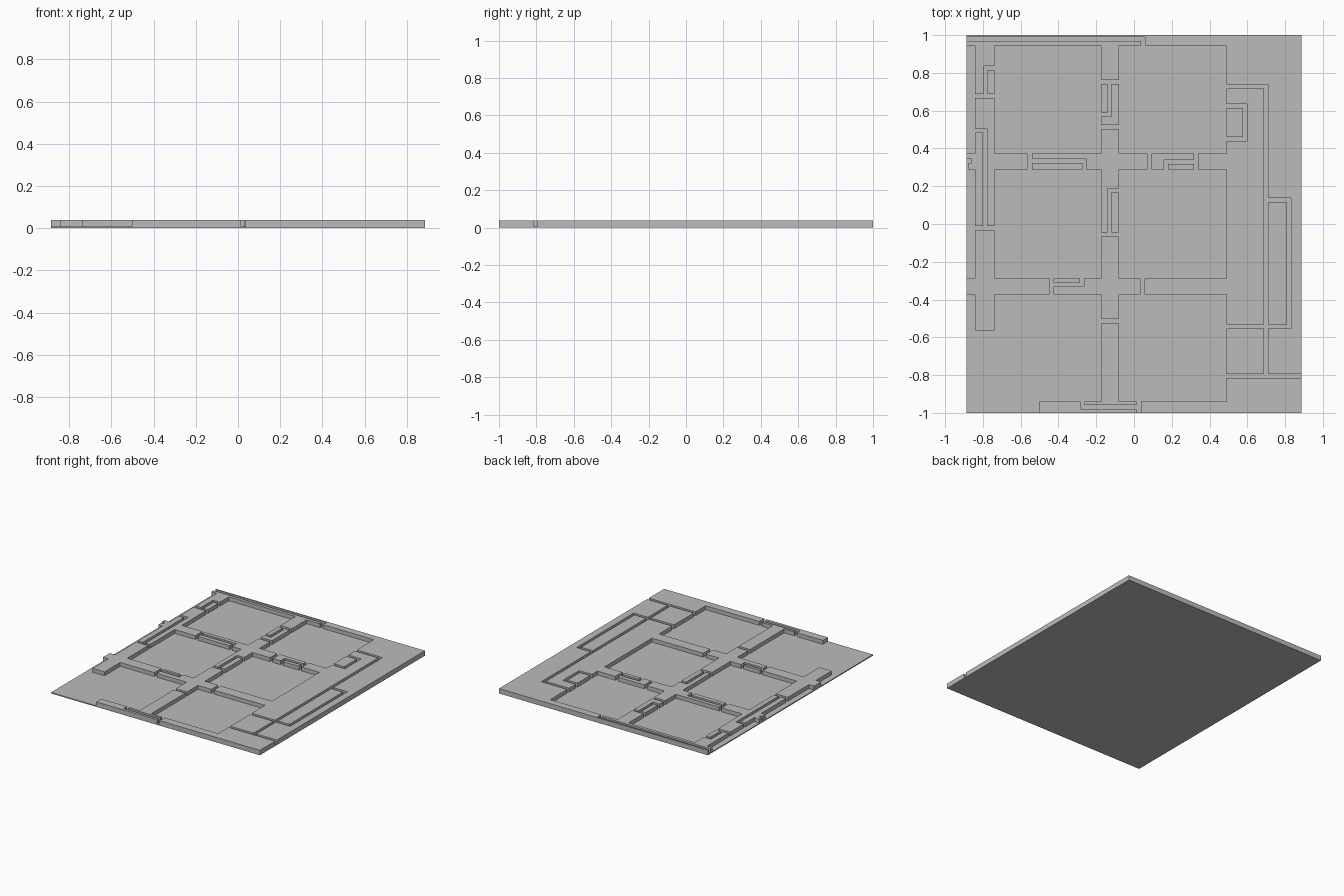
import bpy
import bmesh
from mathutils import Vector

cube = bpy.data.objects.get("Cube")
if cube:
    bpy.data.objects.remove(cube, do_unlink=True)

# Overall plate and the edges of the raised walls
W, D = 0.886, 1.0
FLOOR, TOP = 0.008, 0.038
HALF = 0.011                       # half width of a groove
L0, L1 = -0.841, -0.738            # left wall
C0, C1 = -0.175, -0.079            # centre wall
R = 0.49                           # right block starts here
N, S = 0.944, -0.939               # back and front walls
H0, H1 = 0.288, 0.373              # rear cross wall
K0, K1 = -0.373, -0.288            # front cross wall

cuts = []                          # sunken rectangles: x0, x1, y0, y1


def sink(x0, x1, y0, y1):
    cuts.append((max(x0, -W), min(x1, W), max(y0, -D), min(y1, D)))


def groove(*path):
    for (xa, ya), (xb, yb) in zip(path, path[1:]):
        sink(min(xa, xb) - HALF, max(xa, xb) + HALF,
             min(ya, yb) - HALF, max(ya, yb) + HALF)


# Six square recesses
for x0, x1 in ((L1, C0), (C1, R)):
    for y0, y1 in ((H1, N), (K1, H0), (S, K0)):
        sink(x0, x1, y0, y1)

# Low border on the left and at the front left corner
sink(-W, L0, H1, N)
sink(-W, L0, K1, H0)
sink(-W, L0, -D, K0)
sink(L0, L1, -D, -0.563)
sink(L1, -0.503, -D, S)

# Straight gaps across the walls
for y in (0.677, -0.021):
    groove((L0, y), (L1, y))
for y in (0.752, 0.513, -0.055, -0.515):
    groove((C0, y), (C1, y))
for x in (-0.552, 0.082, 0.328):
    groove((x, H0), (x, H1))
for x in (-0.437, 0.045):
    groove((x, K0), (x, K1))

# Bent grooves in the left wall and its stub
groove((L1, 0.825), (-0.786, 0.825), (-0.786, 0.677))
groove((L0, 0.495), (-0.788, 0.495), (-0.788, -0.021))
groove((-0.872, 0.333), (-0.888, 0.333), (-0.888, H0))

# Bent grooves in the centre wall
groove((C0, 0.58), (-0.129, 0.58), (-0.129, 0.752))
groove((C1, 0.178), (-0.129, 0.178), (-0.129, -0.055))

# Bent grooves in the cross walls
groove((-0.552, 0.333), (-0.262, 0.333), (-0.262, H0))
groove((0.328, 0.328), (0.17, 0.328), (0.17, H0))
groove((-0.437, -0.32), (-0.276, -0.32), (-0.276, K1))

# Grooves in the back and front walls
groove((-W, 0.979), (0.047, 0.979), (0.047, N))
groove((-0.272, S), (-0.272, -0.968), (0.025, -0.968))
groove((0.025, S), (0.025, -D))

# Grooves in the right block
groove((R, 0.728), (0.699, 0.728), (0.699, -0.804))
groove((R, 0.625), (0.588, 0.625), (0.588, 0.45), (R, 0.45))
groove((0.699, 0.127), (0.82, 0.127), (0.82, -0.543), (R, -0.543))
groove((R, -0.804), (W, -0.804))

# Thin slab, scored on its top along every edge of the sunken areas
bm = bmesh.new()
bmesh.ops.create_cube(bm, size=1)
for v in bm.verts:
    v.co = Vector((v.co.x * 2 * W, v.co.y * 2 * D, (v.co.z + 0.5) * FLOOR))


def top_faces():
    bm.normal_update()
    return [f for f in bm.faces if f.normal.z > 0.9]


for axis, ids, limit in (((1, 0, 0), (0, 1), W), ((0, 1, 0), (2, 3), D)):
    normal = Vector(axis)
    for value in sorted({round(c[i], 3) for c in cuts for i in ids}):
        if abs(value) < limit - 0.0005:
            faces = top_faces()
            edges = {e for f in faces for e in f.edges}
            verts = {v for f in faces for v in f.verts}
            bmesh.ops.bisect_plane(bm, geom=faces + list(edges) + list(verts),
                                   dist=1e-5, plane_co=normal * value,
                                   plane_no=normal)


def is_raised(face):
    c = face.calc_center_median()
    return not any(x0 < c.x < x1 and y0 < c.y < y1 for x0, x1, y0, y1 in cuts)


# Raise everything that is not sunken
raised = [f for f in top_faces() if is_raised(f)]
result = bmesh.ops.extrude_face_region(bm, geom=raised)["geom"]
for v in result:
    if isinstance(v, bmesh.types.BMVert):
        v.co.z = TOP
for f in raised:
    if f.is_valid:
        bm.faces.remove(f)
bmesh.ops.dissolve_limit(bm, angle_limit=0.01, verts=bm.verts[:], edges=bm.edges[:])
bmesh.ops.triangulate(bm, faces=[f for f in bm.faces if len(f.verts) > 4])
bmesh.ops.recalc_face_normals(bm, faces=bm.faces[:])

mesh = bpy.data.meshes.new("grooved_panel")
bm.to_mesh(mesh)
bm.free()
panel = bpy.data.objects.new("grooved_panel", mesh)
bpy.context.collection.objects.link(panel)

# Single grey colour
grey = bpy.data.materials.new("plain_grey")
grey.use_nodes = True
color = (0.5, 0.5, 0.5, 1)
grey.diffuse_color = color
grey.node_tree.nodes["Principled BSDF"].inputs["Base Color"].default_value = color
mesh.materials.append(grey)
